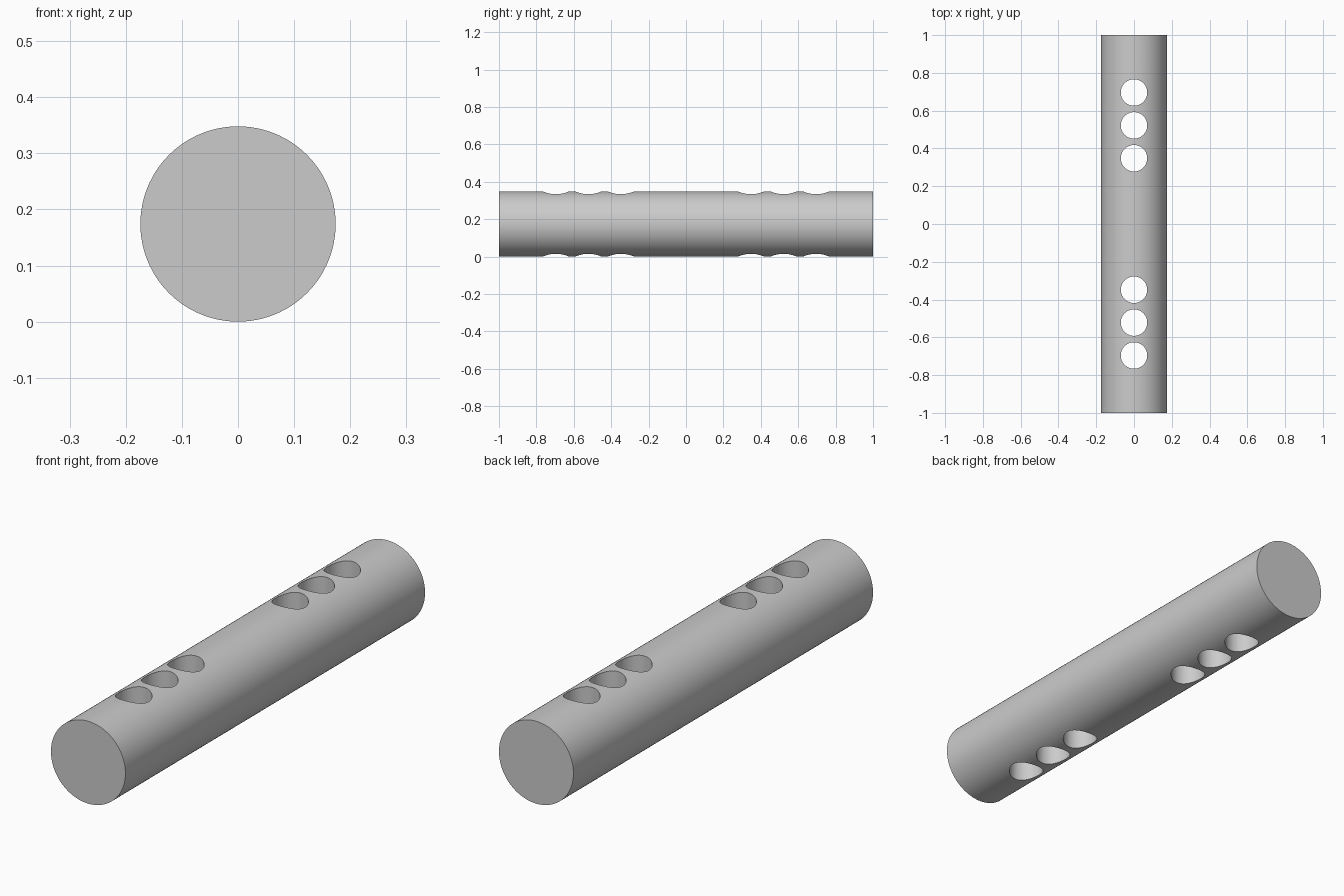
import bpy
import math

cube = bpy.data.objects.get("Cube")
if cube:
    bpy.data.objects.remove(cube, do_unlink=True)

RADIUS = 0.174
HOLE_RADIUS = 0.07
HOLE_SPACING = 0.174

# Plain grey finish
grey = bpy.data.materials.new("plain_grey")
grey.use_nodes = True
colour = (0.6, 0.6, 0.6, 1)
grey.diffuse_color = colour
grey.node_tree.nodes["Principled BSDF"].inputs["Base Color"].default_value = colour


def cylinder(name, radius, depth, sides, location, rotation=(0, 0, 0)):
    bpy.ops.mesh.primitive_cylinder_add(
        vertices=sides, radius=radius, depth=depth, location=location, rotation=rotation)
    obj = bpy.context.object
    obj.name = name
    obj.data.materials.append(grey)
    return obj


# Solid round rod lying along y
rod = cylinder("drilled_rod", RADIUS, 2, 128, (0, 0, RADIUS), (math.pi / 2, 0, 0))

# Two groups of three vertical through holes
for side in (-1, 1):
    for step in (2, 3, 4):
        y = side * step * HOLE_SPACING
        drill = cylinder("hole_cutter", HOLE_RADIUS, 1, 64, (0, y, RADIUS))
        drill.hide_render = True
        cut = rod.modifiers.new("hole", "BOOLEAN")
        cut.operation = "DIFFERENCE"
        cut.solver = "EXACT"
        cut.object = drill
        bpy.context.view_layer.objects.active = rod
        bpy.ops.object.modifier_apply(modifier=cut.name)
        bpy.data.objects.remove(drill, do_unlink=True)

# Smooth round walls with crisp rims
bpy.ops.object.select_all(action="DESELECT")
rod.select_set(True)
bpy.context.view_layer.objects.active = rod
bpy.ops.object.shade_smooth_by_angle(angle=math.radians(30))
